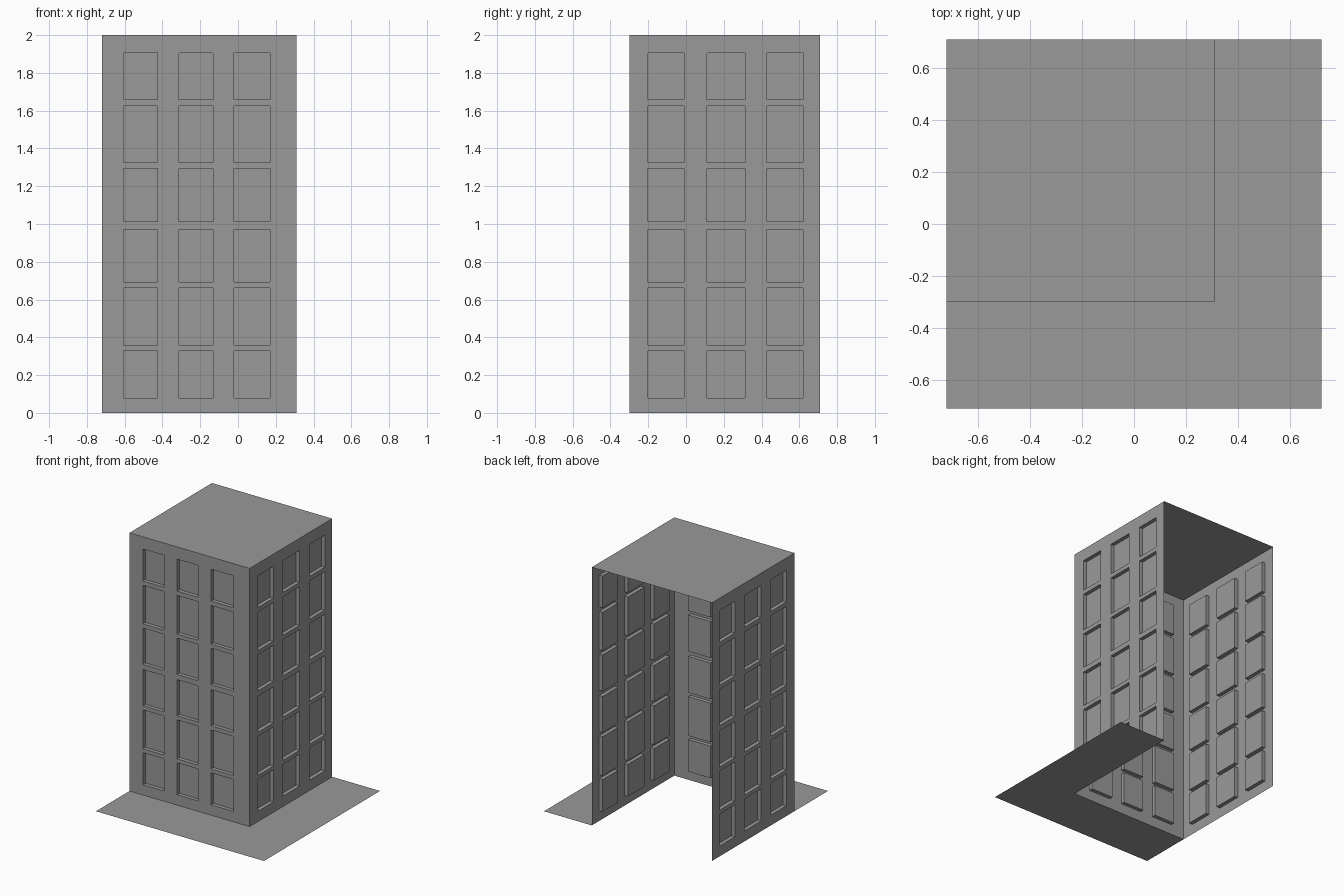
import bpy
import bmesh
from mathutils import Vector

cube = bpy.data.objects.get("Cube")
if cube:
    bpy.data.objects.remove(cube, do_unlink=True)

# Main dimensions
LEFT, RIGHT, FRONT, BACK, HEIGHT = -0.72, 0.31, -0.30, 0.71, 2.0
PLOT_X, PLOT_Y = 0.72, -0.71
RECESS = 0.03

# Window edges along each wall and up the storeys
COLS_FRONT = [-0.605, -0.425, -0.313, -0.132, -0.021, 0.17]
COLS_SIDE = [-0.20, -0.01, 0.11, 0.312, 0.43, 0.62]
ROWS = [0.08, 0.328, 0.358, 0.66, 0.692, 0.972,
        1.012, 1.293, 1.325, 1.624, 1.658, 1.905]

grey = bpy.data.materials.new("plain_grey")
grey.use_nodes = True
colour = (0.32, 0.32, 0.32, 1)
grey.diffuse_color = colour
grey.node_tree.nodes["Principled BSDF"].inputs["Base Color"].default_value = colour


def finish(bm, name):
    mesh = bpy.data.meshes.new(name)
    bm.to_mesh(mesh)
    bm.free()
    mesh.materials.append(grey)
    obj = bpy.data.objects.new(name, mesh)
    bpy.context.collection.objects.link(obj)


def sheet(name, outline, z):
    """Flat horizontal face facing up."""
    bm = bmesh.new()
    bm.faces.new([bm.verts.new((x, y, z)) for x, y in outline])
    finish(bm, name)


def wall(name, start, end, cols, place, inward):
    """Thin wall cut into a grid, with every window cell pushed inward."""
    bm = bmesh.new()
    us, zs = [start, *cols, end], [0, *ROWS, HEIGHT]
    grid = [[bm.verts.new(place(u, z)) for z in zs] for u in us]
    windows = []
    for i in range(len(us) - 1):
        for j in range(len(zs) - 1):
            face = bm.faces.new((grid[i][j], grid[i + 1][j],
                                 grid[i + 1][j + 1], grid[i][j + 1]))
            if i % 2 and j % 2:
                windows.append(face)
    bm.normal_update()
    if windows[0].normal.dot(Vector(inward)) > 0:
        bmesh.ops.reverse_faces(bm, faces=bm.faces[:])
    panes = bmesh.ops.extrude_discrete_faces(bm, faces=windows)["faces"]
    verts = list({v for f in panes for v in f.verts})
    bmesh.ops.translate(bm, verts=verts, vec=Vector(inward) * RECESS)
    # Join the plain strips between windows into one flat surface
    bm.normal_update()
    bmesh.ops.dissolve_limit(bm, angle_limit=0.01, verts=bm.verts[:], edges=bm.edges[:])
    finish(bm, name)


# Three windowed walls, open at the back
wall("front_wall", LEFT, RIGHT, COLS_FRONT, lambda u, z: (u, FRONT, z), (0, 1, 0))
wall("left_wall", FRONT, BACK, COLS_SIDE, lambda u, z: (RIGHT, u, z), (-1, 0, 0))
wall("right_wall", FRONT, BACK, COLS_SIDE, lambda u, z: (LEFT, u, z), (1, 0, 0))

# Flat roof
sheet("roof", [(LEFT, FRONT), (RIGHT, FRONT), (RIGHT, BACK), (LEFT, BACK)], HEIGHT)

# L-shaped pavement around the street corner
sheet("pavement", [(LEFT, PLOT_Y), (PLOT_X, PLOT_Y), (PLOT_X, BACK),
                   (RIGHT, BACK), (RIGHT, FRONT), (LEFT, FRONT)], 0)
